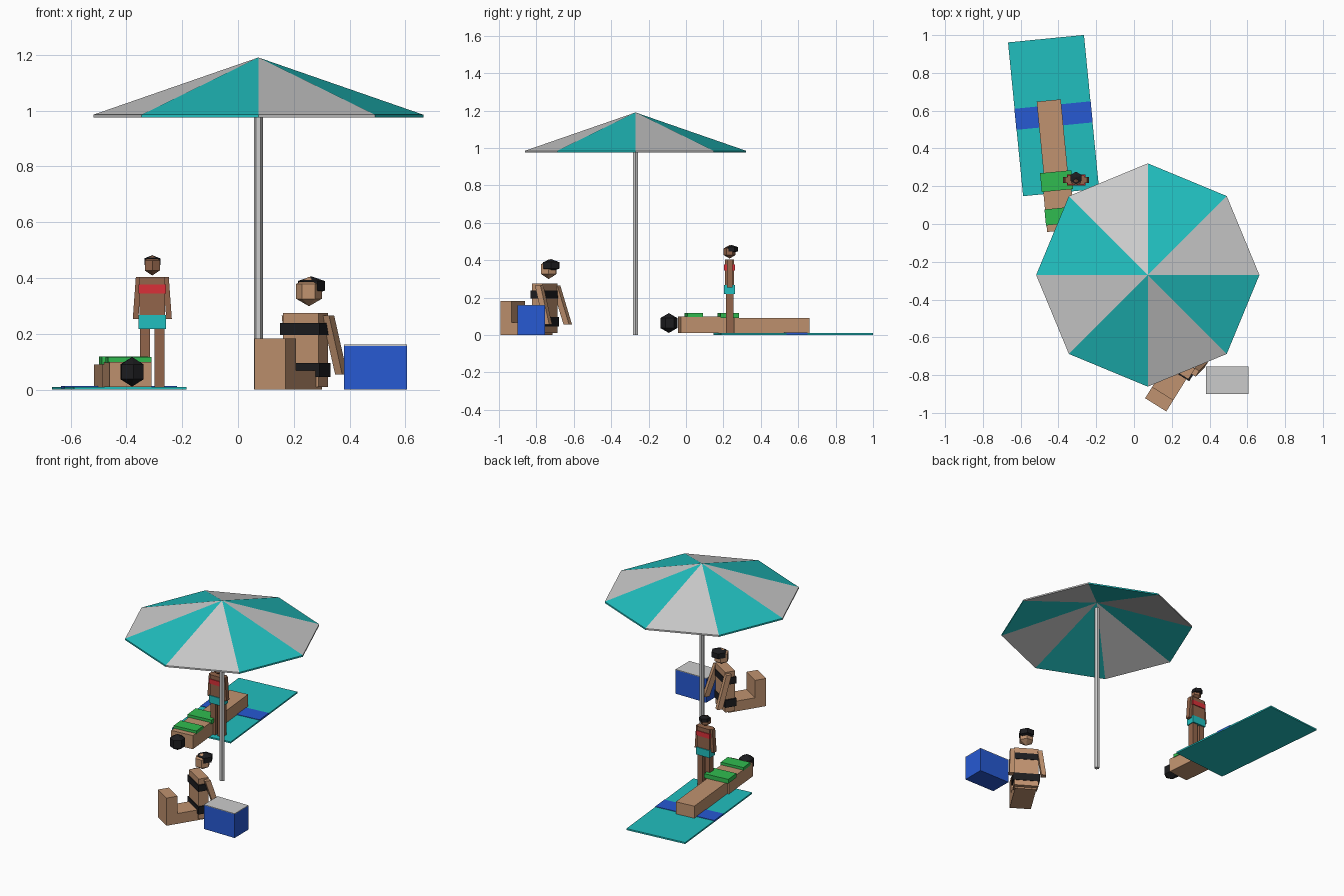
import bpy, bmesh, math
from mathutils import Matrix, Vector

if "Cube" in bpy.data.objects:
    bpy.data.objects.remove(bpy.data.objects["Cube"])


def material(name, rgb):
    m = bpy.data.materials.new(name)
    m.diffuse_color = (*rgb, 1)
    m.use_nodes = True
    m.node_tree.nodes["Principled BSDF"].inputs["Base Color"].default_value = m.diffuse_color
    return m


TEAL = material("teal", (0.015, 0.52, 0.52))
BLUE = material("blue", (0.02, 0.1, 0.65))
TAN = material("tan_skin", (0.53, 0.29, 0.16))
BROWN = material("brown_skin", (0.29, 0.13, 0.07))
BLACK = material("black", (0.012, 0.012, 0.014))
GREEN = material("green", (0.03, 0.5, 0.08))
RED = material("red", (0.7, 0.03, 0.04))


def place(x, y, degrees=0, z=0):
    return Matrix.Translation((x, y, z)) @ Matrix.Rotation(math.radians(degrees), 4, 'Z')


def finish(name, bm, mat, frame):
    bmesh.ops.recalc_face_normals(bm, faces=bm.faces)
    me = bpy.data.meshes.new(name)
    bm.to_mesh(me)
    bm.free()
    ob = bpy.data.objects.new(name, me)
    ob.matrix_world = frame
    if mat:
        me.materials.append(mat)
    bpy.context.collection.objects.link(ob)
    return ob


def box(name, x, y, z, mat=None, frame=Matrix()):
    """Box from (min, max) ranges on each axis, inside a local frame."""
    bm = bmesh.new()
    bmesh.ops.create_cube(bm, size=1)
    for v in bm.verts:
        v.co = [lo + (c + 0.5) * (hi - lo) for c, (lo, hi) in zip(v.co, (x, y, z))]
    return finish(name, bm, mat, frame)


def limb(name, a, b, w, d, mat, frame):
    """Sheared box running from point a down to point b."""
    bm = bmesh.new()
    bmesh.ops.create_cube(bm, size=1)
    for v in bm.verts:
        end = Vector(a if v.co.z > 0 else b)
        v.co = end + Vector((v.co.x * w, v.co.y * d, 0))
    return finish(name, bm, mat, frame)


def ball(name, centre, r, mat, frame, scale=(1, 1, 1)):
    """Six-sided low-poly head shape with points at top and bottom."""
    bm = bmesh.new()
    bmesh.ops.create_uvsphere(bm, u_segments=6, v_segments=3, radius=r)
    bmesh.ops.scale(bm, vec=scale, verts=bm.verts)
    bmesh.ops.translate(bm, vec=centre, verts=bm.verts)
    return finish(name, bm, mat, frame)


def head(prefix, centre, r, skin, frame):
    ball(prefix + "_head", centre, r, skin, frame)
    x, y, z = centre
    ball(prefix + "_hair", (x, y + 0.3 * r, z + 0.38 * r), r, BLACK, frame, (1.06, 1.06, 0.64))


# Parasol: pole and eight thin alternating canopy panels
parasol = place(0.073, -0.27)
bm = bmesh.new()
bmesh.ops.create_cone(bm, cap_ends=True, segments=6, radius1=0.016, radius2=0.016, depth=1.14)
bmesh.ops.translate(bm, vec=(0, 0, 0.57), verts=bm.verts)
bmesh.ops.rotate(bm, matrix=Matrix.Rotation(math.radians(30), 3, 'Z'), verts=bm.verts)
finish("parasol_pole", bm, None, parasol)
for i in range(8):
    bm = bmesh.new()
    rings = []
    for drop in (0, 0.01):
        pts = [(0, 0, 1.19 - drop)]
        for k in (i, i + 1):
            a = k * math.pi / 4
            pts.append((0.591 * math.cos(a), 0.591 * math.sin(a), 0.985 - drop))
        rings.append([bm.verts.new(p) for p in pts])
    top, low = rings
    bm.faces.new(top)
    bm.faces.new(low[::-1])
    bm.faces.new((top[1], low[1], low[2], top[2]))
    finish(f"canopy_panel_{i + 1}", bm, TEAL if i % 2 else None, parasol)

# Towel with a centre stripe
towel = place(-0.426, 0.574, 5.6)
box("towel", (-0.202, 0.202), (-0.409, 0.409), (0, 0.01), TEAL, towel)
box("towel_stripe", (-0.203, 0.203), (-0.056, 0.056), (0.004, 0.013), BLUE, towel)

# Cool box
box("cool_box", (0.38, 0.605), (-0.90, -0.755), (0, 0.157), BLUE)
box("cool_box_lid", (0.38, 0.605), (-0.90, -0.755), (0.157, 0.161))

# Sunbather lying on the towel, head toward the front
lying = place(-0.385, -0.035, 5.5)
box("lying_torso", (-0.075, 0.075), (0, 0.29), (0.01, 0.1), TAN, lying)
box("lying_legs", (-0.064, 0.064), (0.28, 0.692), (0.01, 0.09), TAN, lying)
box("lying_top", (-0.078, 0.078), (0.035, 0.12), (0.096, 0.117), GREEN, lying)
box("lying_briefs", (-0.083, 0.083), (0.213, 0.313), (0.09, 0.118), GREEN, lying)
ball("lying_head", (0, -0.057, 0.064), 0.053, BLACK, lying)

# Sunbather sitting beside the cool box
sitting = place(0.24, -0.757, -32)
box("sitting_torso", (-0.075, 0.075), (-0.03, 0.035), (0.01, 0.275), TAN, sitting)
box("sitting_top", (-0.084, 0.084), (-0.036, 0.038), (0.195, 0.238), BLACK, sitting)
box("sitting_briefs", (-0.084, 0.084), (-0.036, 0.038), (0.045, 0.095), BLACK, sitting)
box("sitting_thighs", (-0.066, 0.066), (-0.23, 0.01), (0, 0.068), TAN, sitting)
box("sitting_shins", (-0.066, 0.066), (-0.236, -0.165), (0, 0.183), TAN, sitting)
head("sitting", (0, 0.027, 0.352), 0.053, TAN, sitting)
for side, s in (("left", -1), ("right", 1)):
    limb(f"sitting_{side}_arm", (s * 0.085, 0.02, 0.265), (s * 0.1, 0.085, 0.055),
         0.03, 0.035, TAN, sitting)

# Bather standing on the towel
standing = place(-0.307, 0.233)
box("standing_torso", (-0.045, 0.045), (-0.024, 0.024), (0.22, 0.403), BROWN, standing)
box("standing_top", (-0.049, 0.049), (-0.029, 0.029), (0.345, 0.376), RED, standing)
box("standing_shorts", (-0.049, 0.049), (-0.029, 0.029), (0.218, 0.267), TEAL, standing)
head("standing", (0, 0, 0.445), 0.036, BROWN, standing)
for side, s in (("left", -1), ("right", 1)):
    limb(f"standing_{side}_arm", (s * 0.049, 0, 0.403), (s * 0.06, 0, 0.253),
         0.02, 0.03, BROWN, standing)
    x = sorted((s * 0.008, s * 0.044))
    box(f"standing_{side}_leg", x, (-0.02, 0.02), (0.008, 0.222), BROWN, standing)
